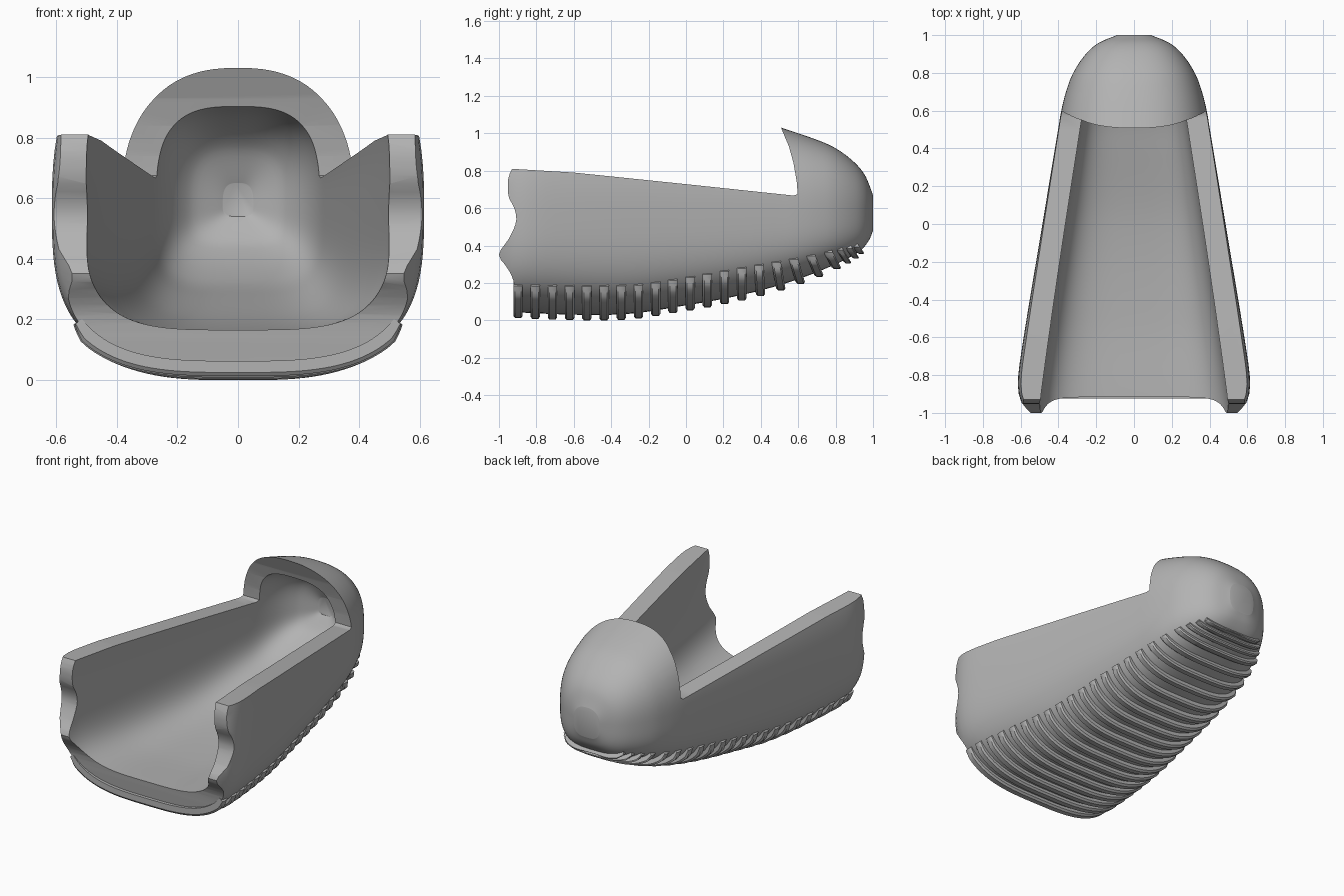
import bpy, bmesh, math

cube = bpy.data.objects.get("Cube")
if cube:
    bpy.data.objects.remove(cube)

grey = bpy.data.materials.new("plain grey")
grey.use_nodes = True
grey.diffuse_color = (0.45, 0.45, 0.45, 1)
grey.node_tree.nodes["Principled BSDF"].inputs["Base Color"].default_value = grey.diffuse_color

MID = 0.58  # height of the widest line


def curve(*pts):
    """Smooth interpolation through (y, value) points."""
    def slope(i):
        a, b = pts[max(i - 1, 0)], pts[min(i + 1, len(pts) - 1)]
        return (b[1] - a[1]) / (b[0] - a[0])

    def value(y):
        y = min(max(y, pts[0][0]), pts[-1][0])
        i = next(k for k in range(len(pts) - 1) if y <= pts[k + 1][0])
        (y0, v0), (y1, v1) = pts[i], pts[i + 1]
        d = y1 - y0
        t = (y - y0) / d
        s = t * t * (3 - 2 * t)
        return (v0 + (v1 - v0) * s + d * slope(i) * t * (1 - t) ** 2
                - d * slope(i + 1) * t * t * (1 - t))
    return value


def power(v, p):
    return math.copysign(abs(v) ** p, v)


def make_object(name, bm):
    bmesh.ops.recalc_face_normals(bm, faces=bm.faces)
    mesh = bpy.data.meshes.new(name)
    bm.to_mesh(mesh)
    bm.free()
    mesh.materials.append(grey)
    obj = bpy.data.objects.new(name, mesh)
    bpy.context.collection.objects.link(obj)
    return obj


def skin(bm, rings):
    """Join closed rings of points into a capped tube."""
    loops = [[bm.verts.new(p) for p in ring] for ring in rings]
    for a, b in zip(loops, loops[1:]):
        for i in range(len(a)):
            j = (i + 1) % len(a)
            bm.faces.new((a[i], a[j], b[j], b[i]))
    bm.faces.new(loops[0])
    bm.faces.new(loops[-1])


def loft(name, start, end, width, top, bottom, n_up, n_low, count=64, segs=112):
    rings = []
    for k in range(count + 1):
        y = start + (end - start) * math.sin(k / count * math.pi / 2)
        ring = []
        for i in range(segs):
            a = 2 * math.pi * (i + 0.5) / segs
            up = math.sin(a) > 0
            e = 2 / (n_up if up else n_low)
            h = top(y) - MID if up else MID - bottom(y)
            ring.append((width(y) * power(math.cos(a), e), y,
                         MID + h * power(math.sin(a), e)))
        rings.append(ring)
    bm = bmesh.new()
    skin(bm, rings)
    return make_object(name, bm)


def select(obj):
    bpy.ops.object.select_all(action="DESELECT")
    obj.select_set(True)
    bpy.context.view_layer.objects.active = obj


def cut(obj, cutter):
    select(obj)
    mod = obj.modifiers.new("cut", "BOOLEAN")
    mod.operation = "DIFFERENCE"
    mod.solver = "EXACT"
    mod.object = cutter
    bpy.ops.object.modifier_apply(modifier=mod.name)
    bpy.data.objects.remove(cutter)


# Outer body with rounded toe
LOW = 3.2
width = curve((-1.05, .53), (-1, .56), (-.95, .595), (-.86, .615), (-.7, .6), (0, .485),
              (.5, .402), (.6, .385), (.7, .36), (.8, .322), (.9, .255), (.96, .185), (1, .09))
top = curve((-1.05, 1.3), (.4, 1.065), (.51, 1.03), (.7, .965), (.8, .92),
            (.9, .845), (.96, .77), (1, .67))
bottom = curve((-1.05, .05), (-.6, .03), (-.3, .035), (0, .08), (.2, .115), (.4, .16),
               (.6, .22), (.8, .3), (.93, .37), (.98, .43), (1, .48))
shell = loft("shell", -1.05, 1, width, top, bottom, 2.45, LOW)

# Hollow inside
in_width = curve((-1.2, .51), (-.9, .497), (.5, .288), (.7, .24), (.82, .16), (.88, .05))
in_top = curve((-1.2, 1.4), (.4, .93), (.55, .905), (.7, .86), (.82, .77), (.88, .65))
in_bottom = curve((-1.2, .17), (-.9, .165), (-.5, .16), (0, .195), (.4, .275), (.6, .33),
                  (.8, .44), (.88, .54))
cut(shell, loft("hollow_cutter", -1.2, .88, in_width, in_top, in_bottom, 3, 3.8))

# Open top, hood edge and wavy heel edge, as one side profile
heel = curve((0, -.895), (.12, -.91), (.22, -.925), (.28, -.955), (.35, -1), (.44, -.945),
             (.53, -.908), (.6, -.918), (.66, -.948), (.76, -.95), (.81, -.93))
profile = [(-1.3, -.2), (-.895, -.2)]
profile += [(heel(.81 * i / 30), .81 * i / 30) for i in range(31)]
profile += [(-.6, .79), (0, .728), (.575, .667), (.597, .675), (.592, .74), (.575, .84),
            (.55, .93), (.508, 1.03), (.48, 1.1), (.48, 1.5), (-1.3, 1.5)]
bm = bmesh.new()
skin(bm, [[(x, y, z) for y, z in profile] for x in (-1, 1)])
cut(shell, make_object("opening_cutter", bm))

# Tread ribs wrapping the underside, leaning forward at the toe
rib_top = curve((-1, .19), (-.3, .19), (0, .23), (.2, .265), (.4, .3), (.6, .335),
                (.8, .378), (1, .42))


def rib_point(y0, t, offset, lean):
    y = y0
    for _ in range(4):
        yc = min(y, .985)
        w, h = width(yc), MID - bottom(yc)
        limit = math.asin(min(1, max(.05, (MID - rib_top(y0)) / h)) ** (LOW / 2))
        a = limit + (math.pi - 2 * limit) * t
        u, v = power(math.cos(a), 2 / LOW), power(math.sin(a), 2 / LOW)
        nx, nz = power(u, LOW - 1) / w, power(v, LOW - 1) / h
        r = offset / math.hypot(nx, nz)
        x, z = w * u + nx * r, MID - h * v - nz * r
        y = y0 + lean * (rib_top(y0) - z)
    return x, y, z


positions = [-.898 + .092 * i for i in range(19)] + [.82, .868, .905]
bm = bmesh.new()
STEPS = 44
for y0 in positions:
    lean = max(0, y0 - .35) * 1.3
    half = .025 if y0 < .8 else .019
    rings = []
    for k in range(STEPS + 1):
        t = k / STEPS
        rise = .03 * min(1, .35 + 9 * min(t, 1 - t))
        ring = []
        for dy, off in ((-half, -.02), (-half, rise * .6), (-half * .65, rise),
                        (half * .65, rise), (half, rise * .6), (half, -.02)):
            x, y, z = rib_point(y0, t, off, lean)
            ring.append((x, y + dy, z))
        rings.append(ring)
    skin(bm, rings)
ribs = make_object("tread_ribs", bm)

for obj in (shell, ribs):
    select(obj)
    bpy.ops.object.shade_smooth_by_angle(angle=math.radians(35))
